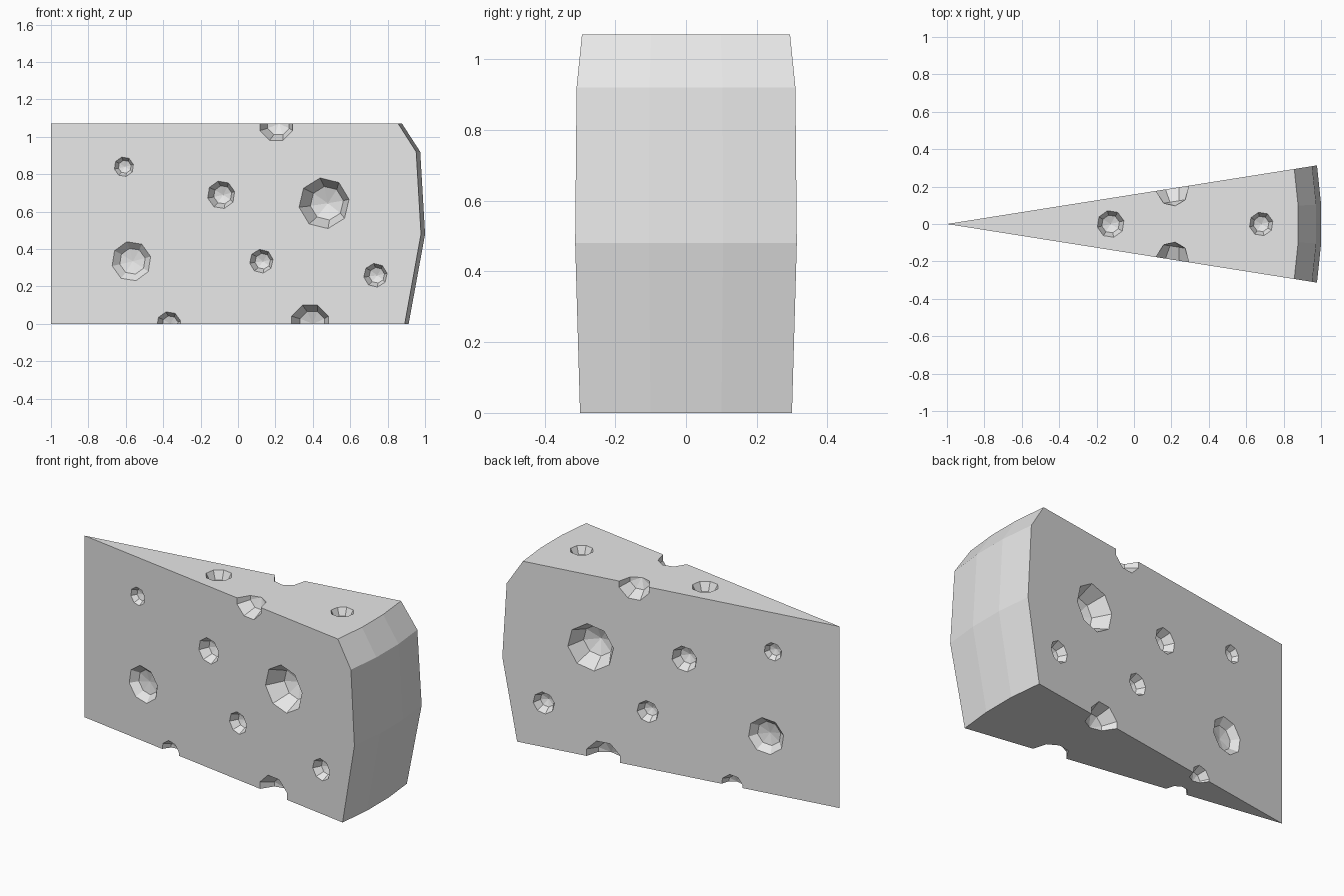
import bpy, bmesh
from math import sin, cos, pi, radians
from mathutils import Vector

if "Cube" in bpy.data.objects:
    bpy.data.objects.remove(bpy.data.objects["Cube"])

HEIGHT = 1.07
HALF = radians(9)

mat = bpy.data.materials.new("plain pale grey")
mat.use_nodes = True
grey = (0.8, 0.8, 0.8, 1)
mat.diffuse_color = grey
mat.node_tree.nodes["Principled BSDF"].inputs["Base Color"].default_value = grey


def finish(name, bm):
    bmesh.ops.recalc_face_normals(bm, faces=bm.faces)
    mesh = bpy.data.meshes.new(name)
    bm.to_mesh(mesh)
    bm.free()
    mesh.materials.append(mat)
    obj = bpy.data.objects.new(name, mesh)
    bpy.context.collection.objects.link(obj)
    return obj


# Wedge: straight tip edge, bulging rind of three facets
def wedge():
    bm = bmesh.new()
    rind = [(1.915, 0), (2.003, 0.48), (1.977, 0.92), (1.88, HEIGHT)]
    rows = []
    for r, z in rind:
        angles = [HALF * (2 * i / 3 - 1) for i in range(4)]
        rows.append([bm.verts.new((r * cos(a) - 1, r * sin(a), z)) for a in angles])
    low, high = (bm.verts.new((-1, 0, z)) for z in (0, HEIGHT))
    for a, b in zip(rows, rows[1:]):
        for i in range(3):
            bm.faces.new((a[i], a[i + 1], b[i + 1], b[i]))
    bm.faces.new([low] + rows[0])
    bm.faces.new([high] + rows[-1])
    for side in (0, -1):
        bm.faces.new([low] + [row[side] for row in rows] + [high])
    return finish("cheese_wedge", bm)


# Hole cutter: faceted bowl sunk along the inward direction
def bowl(bm, centre, outward, radius, depth, spin, sides=8):
    across = outward.orthogonal().normalized()
    if abs(outward.z) < 0.5:
        across = Vector((0, 0, 1)).cross(outward).normalized()
    other = outward.cross(across)
    rings = []
    for scale, sink in ((1, -0.35), (1, 0), (0.66, 0.75)):
        ring = []
        for i in range(sides):
            a = 2 * pi * (i + spin) / sides
            p = centre + (across * cos(a) + other * sin(a)) * radius * scale
            ring.append(bm.verts.new(p - outward * depth * sink))
        rings.append(ring)
    bottom = bm.verts.new(centre - outward * depth)
    bm.faces.new(rings[0])
    for i in range(sides):
        j = (i + 1) % sides
        for a, b in zip(rings, rings[1:]):
            bm.faces.new((a[i], a[j], b[j], b[i]))
        bm.faces.new((rings[-1][i], rings[-1][j], bottom))


# Holes on each cut side: x, z, radius, depth, spin
side_holes = [
    (-0.61, 0.84, 0.053, 0.04, 0.3),
    (-0.09, 0.69, 0.075, 0.07, 0.3),
    (0.46, 0.645, 0.137, 0.13, 0.2),
    (-0.57, 0.335, 0.107, 0.05, 0.3),
    (0.125, 0.335, 0.064, 0.06, 0.2),
    (0.735, 0.26, 0.064, 0.06, 0.2),
    (-0.37, 0, 0.066, 0.06, 0.3),
    (0.385, 0, 0.108, 0.1, 0.5),
    (0.205, HEIGHT, 0.096, 0.095, 0.5),
]
bm = bmesh.new()
for x, z, radius, depth, spin in side_holes:
    for side in (-1, 1):
        reach = (x + 1) / cos(HALF)
        centre = Vector((x, side * reach * sin(HALF), z))
        outward = Vector((-sin(HALF), side * cos(HALF), 0))
        bowl(bm, centre, outward, radius, depth, spin)

# Holes in the top
for x, radius in ((-0.125, 0.073), (0.68, 0.064)):
    bowl(bm, Vector((x, 0, HEIGHT)), Vector((0, 0, 1)), radius, radius * 0.9, 0.3)
cutter = finish("hole_cutter", bm)
cutter.hide_render = True

# Carve the holes and keep the result as a plain mesh
cheese = wedge()
cut = cheese.modifiers.new("holes", "BOOLEAN")
cut.operation = "DIFFERENCE"
cut.solver = "EXACT"
cut.object = cutter
bpy.context.view_layer.update()
carved = bpy.data.meshes.new_from_object(
    cheese.evaluated_get(bpy.context.evaluated_depsgraph_get()))
cheese.modifiers.clear()
cheese.data = carved
cheese.data.materials.clear()
cheese.data.materials.append(mat)
for face in cheese.data.polygons:
    face.material_index = 0
bpy.data.objects.remove(cutter)
